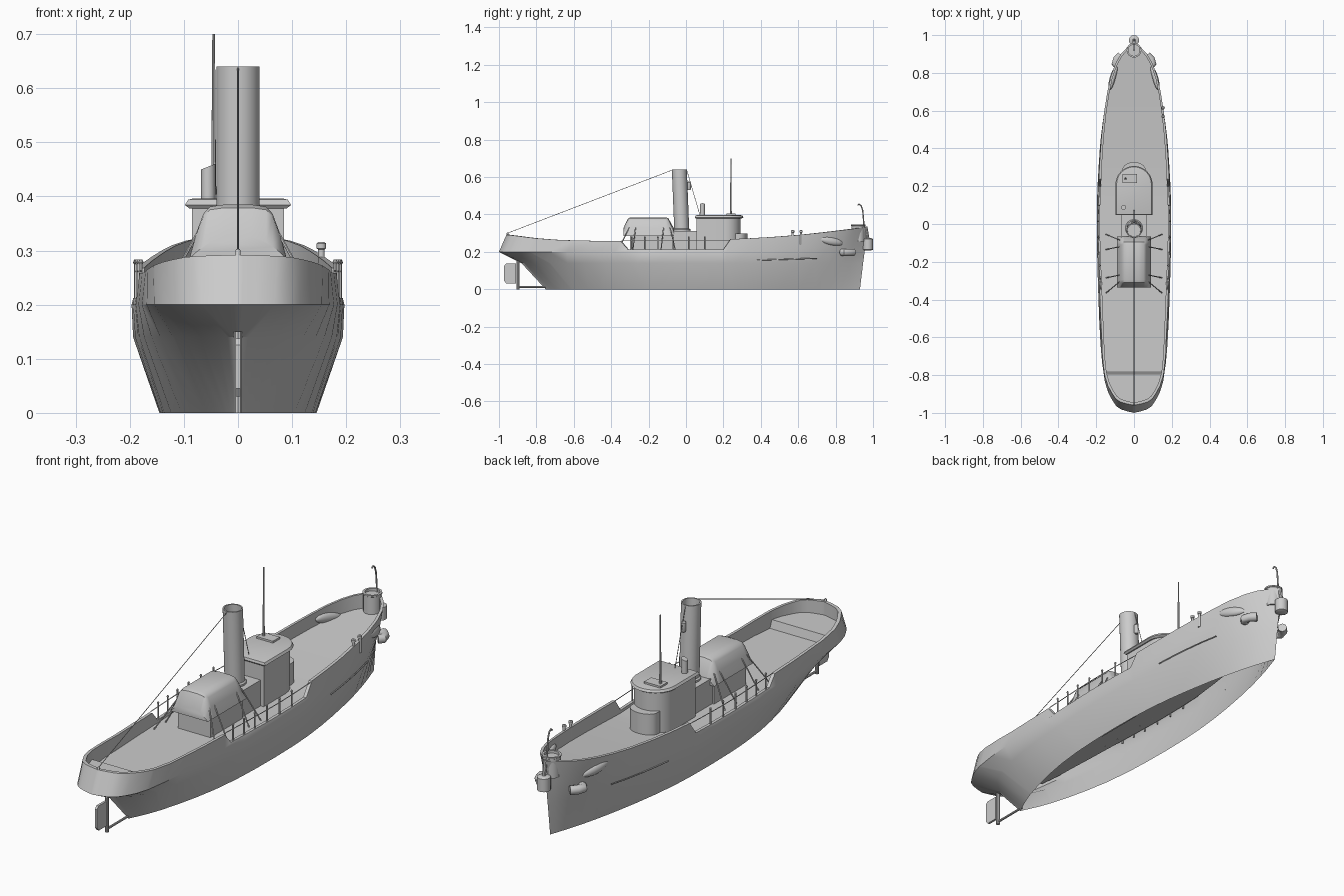
import bpy, bmesh, math
from mathutils import Vector

if "Cube" in bpy.data.objects:
    bpy.data.objects.remove(bpy.data.objects["Cube"])


def finish(name, bm, angle=35):
    bmesh.ops.remove_doubles(bm, verts=bm.verts, dist=0.0004)
    bmesh.ops.recalc_face_normals(bm, faces=bm.faces)
    me = bpy.data.meshes.new(name)
    bm.to_mesh(me)
    bm.free()
    ob = bpy.data.objects.new(name, me)
    bpy.context.collection.objects.link(ob)
    bpy.ops.object.select_all(action='DESELECT')
    ob.select_set(True)
    bpy.context.view_layer.objects.active = ob
    bpy.ops.object.shade_smooth_by_angle(angle=math.radians(angle))
    return ob


def loft(name, rings, angle=35, closed=True, caps=True):
    bm = bmesh.new()
    vs = [[bm.verts.new(p) for p in r] for r in rings]
    n = len(rings[0])
    for a, b in zip(vs, vs[1:]):
        for i in range(n if closed else n - 1):
            bm.faces.new((a[i], a[(i + 1) % n], b[(i + 1) % n], b[i]))
    if caps:
        bm.faces.new(vs[0])
        bm.faces.new(vs[-1])
    return finish(name, bm, angle)


def box(name, x, y, z):
    return loft(name, [[(x[0], y[0], h), (x[1], y[0], h), (x[1], y[1], h), (x[0], y[1], h)] for h in z])


def rod(name, pts, r, n=8):
    """Tube of n sides along a path."""
    pts = [Vector(p) for p in pts]
    rings = []
    for i, p in enumerate(pts):
        d = (pts[min(i + 1, len(pts) - 1)] - pts[max(i - 1, 0)]).normalized()
        u = d.cross(Vector((1, 0, 0)) if abs(d.x) < 0.9 else Vector((0, 1, 0))).normalized()
        w = d.cross(u)
        rings.append([p + r * (math.cos(k * math.tau / n) * u + math.sin(k * math.tau / n) * w) for k in range(n)])
    return loft(name, rings)


def turned(name, c, profile, n=24, lean=0.0, caps=True):
    """Revolve (radius, z) profile around a vertical, optionally leaning, axis."""
    z0 = profile[0][1]
    return loft(name, [[(c[0] + r * math.cos(k * math.tau / n), c[1] + lean * (z - z0) + r * math.sin(k * math.tau / n), z)
                        for k in range(n)] for r, z in profile], caps=caps)


def curve(keys, x):
    """Smooth interpolation through (x, value) keys."""
    x = min(max(x, keys[0][0]), keys[-1][0])
    i = next(k for k in range(len(keys) - 1) if x <= keys[k + 1][0] + 1e-9)
    sl = [(b[1] - a[1]) / (b[0] - a[0]) for a, b in zip(keys, keys[1:])]
    m0 = (sl[max(i - 1, 0)] + sl[i]) / 2
    m1 = (sl[i] + sl[min(i + 1, len(sl) - 1)]) / 2
    (xa, ya), (xb, yb) = keys[i], keys[i + 1]
    h = xb - xa
    t = (x - xa) / h
    return ((2 * t**3 - 3 * t**2 + 1) * ya + (t**3 - 2 * t**2 + t) * h * m0
            + (3 * t**2 - 2 * t**3) * yb + (t**3 - t**2) * h * m1)


# Hull: half-breadth curves at waterline, bilge, knuckle and rail
bottom = [(-.75, 0), (-.65, .045), (-.5, .09), (-.3, .128), (0, .145), (.3, .135), (.6, .09), (.8, .042), (.93, 0)]
bilge = [(-.88, 0), (-.8, .085), (-.7, .127), (-.5, .165), (-.2, .188), (0, .194), (.2, .19), (.5, .162), (.7, .118), (.85, .055), (.947, 0)]
knuckle = [(-1, 0), (-.985, .06), (-.94, .11), (-.85, .15), (-.7, .172), (-.4, .188), (0, .197), (.2, .193), (.5, .17), (.7, .135), (.85, .083), (.96, 0)]
rail = [(-.96, 0), (-.945, .065), (-.905, .11), (-.81, .153), (-.6, .171), (-.35, .182), (0, .194), (.2, .188), (.5, .169), (.7, .141), (.8, .117), (.9, .07), (.97, 0)]
sheer = [(-.96, .292), (-.75, .268), (-.35, .258), (.24, .268), (.6, .29), (.97, .332)]
stations = [-.96, -.958, -.952, -.942, -.925, -.895, -.855, -.805, -.795, -.7, -.6, -.48, -.35, -.31, -.2, -.05,
            .1, .2, .24, .35, .47, .6, .7, .78, .85, .9, .94, .97]


def rail_z(y):
    return .212 if -.32 < y < .21 else curve(sheer, y)


def deck_z(y):
    return .235 if y < -.8 else .2 + .068 * max(0, (y - .2) / .75) ** 1.2


def span(keys, t):
    y = keys[0][0] + t * (keys[-1][0] - keys[0][0])
    return max(0, curve(keys, y)), y


bm = bmesh.new()
for s in (1, -1):
    rows = []
    for y in stations:
        t = (y + .96) / 1.93
        xb, yb = span(bottom, t)
        xm, ym = span(bilge, t)
        xk, yk = span(knuckle, t)
        xr = max(0, curve(rail, y))
        xi, yi = xr * .93, y * .985
        lift = .04 * max(0, yk) ** 2
        rows.append([bm.verts.new((s * a, b, c)) for a, b, c in (
            (xb, yb, 0), (xm, ym, .14), (xk, yk, .2 + lift), (xr, y, rail_z(y)),
            (xi, yi, rail_z(y)), (xi, yi, deck_z(y)), (0, yi, deck_z(y)))])
    for a, b in zip(rows, rows[1:]):
        for i in range(6):
            bm.faces.new((a[i], b[i], b[i + 1], a[i + 1]))
finish("hull_and_deck", bm, 32)

# Rudder gear
loft("rudder", [[(x, -.908, .03), (x, -.908, .137), (x, -.962, .137), (x, -.972, .125), (x, -.972, .045), (x, -.96, .03)] for x in (-.005, .005)])
rod("rudder_post", [(0, -.897, 0), (0, -.897, .15)], .008, 10)
rod("rudder_heel", [(0, -.9, .012), (0, -.74, .012)], .005)

# Engine house with flared canopy
box("engine_house", (-.078, .078), (-.3, -.08), (.195, .295))
box("funnel_casing", (-.07, .07), (-.085, .06), (.195, .312))
prof = [(-.09, .285), (-.078, .33), (-.064, .368), (-.052, .381), (-.025, .385)]
prof += [(-x, z) for x, z in reversed(prof)]
rings = []
for y, k, flare in ((-.335, .0, .03), (-.31, .94, 0), (-.295, 1, 0), (-.11, 1, 0), (-.095, .96, 0), (-.065, .0, .03)):
    rings.append([(x, y, .285 + (z - .285) * k if k else .285 + .045 * (1 - (x / .09) ** 2)) for x, z in prof])
loft("canopy", rings, 40)

# Funnel, whistle and vent
turned("funnel", (0, -.022), [(.04, .3), (.04, .64), (.034, .64), (.034, .56)], 32, -.04)
turned("funnel_base_ring", (0, -.022), [(.046, .308), (.046, .32), (.04, .325)], 32)
turned("whistle", (0, .016), [(.007, .53), (.01, .535), (.01, .57), (.006, .575)], 12)
vent = turned("vent", (-.055, .088), [(.013, .37), (.013, .455)], 14)
for v in vent.data.vertices:
    if v.co.z > .4:
        v.co.z += .4 * (v.co.x + .055)


# Wheelhouse with rounded forward end
def d_shape(w, y0, yc, yf, z, n=16):
    arc = [(w * math.cos(math.pi * k / n), yc + (yf - yc) * math.sin(math.pi * k / n), z) for k in range(n + 1)]
    return arc + [(-w, y0, z), (w, y0, z)]


loft("wheelhouse", [d_shape(.085, .055, .21, .292, z) for z in (.195, .382)])
loft("wheelhouse_roof", [d_shape(.09, .052, .21, .297, .378), d_shape(.098, .047, .21, .307, .384),
                         d_shape(.092, .05, .21, .302, .394), d_shape(.083, .056, .21, .292, .396)])
loft("forward_locker", [d_shape(.062, .26, .285, .328, z) for z in (.2, .298)])
box("roof_hatch", (-.062, .016), (.216, .264), (.39, .404))
turned("mast", (-.045, .24), [(.006, .39), (.006, .41), (.0045, .42), (.0025, .7)], 8)

# Canopy stays, side rails and posts
for s, side in ((1, "right"), (-1, "left")):
    for i, (ya, yb) in enumerate(((-.085, -.055), (-.12, -.135), (-.27, -.285), (-.305, -.365))):
        rod(f"canopy_stay_{side}_{i}", [(s * .076, ya, .33), (s * .148, yb, .2)], .0028, 6)
    line = []
    for i, y in enumerate((-.29, -.22, -.15, -.07, .015, .1)):
        x = s * (curve(rail, y) - .005)
        rod(f"rail_post_{side}_{i}", [(x, y, .195), (x, y, .28)], .0035, 6)
        turned(f"rail_post_cap_{side}_{i}", (x, y), [(.003, .274), (.005, .278), (.003, .283)], 8)
    ys = (-.345, -.29, -.22, -.15, -.07, .015, .1, .235)
    rod(f"side_rail_{side}", [(s * (curve(rail, y) - .005), y, .262) for y in ys], .0018, 6)

    # Bow hawse swelling and side fender
    bm = bmesh.new()
    bmesh.ops.create_uvsphere(bm, u_segments=16, v_segments=8, radius=1)
    for v in bm.verts:
        x, y, z = v.co
        y2 = .775 + .065 * y
        v.co = (s * (curve(rail, y2) - .012 + .016 * x), y2, .258 + .022 * z - .012 * y)
    finish(f"hawse_{side}", bm)
    rod(f"bow_side_fender_{side}", [(s * .086, .835, .197), (s * .1, .848, .197), (s * .092, .873, .197), (s * .07, .895, .197)], .019, 12)
    rod(f"rubbing_strip_{side}", [(s * (curve(knuckle, y) - .002), y, .155 + .03 * (y - .35)) for y in (.38, .46, .54, .62, .7)], .003, 6)

# Bow fittings
turned("bow_drum", (0, .92), [(.036, .255), (.036, .338), (.039, .34), (.039, .346), (.03, .346), (.03, .335)])
turned("stem_fender", (0, .973), [(.018, .208), (.027, .212), (.027, .268), (.018, .273)], 20)
rod("stem_fender_hanger", [(0, .973, .27), (0, .962, .335)], .008)
rod("bow_staff", [(0, .95, .28), (0, .95, .36), (0, .945, .42), (0, .937, .446), (0, .925, .456), (0, .917, .448)], .0035)
for i, y in enumerate((.57, .615)):
    turned(f"bollard_{i}", (.154, y), [(.006, .24), (.006, .302), (.009, .304), (.009, .313), (.005, .316)], 12)

# Stern bitt and rigging wires
turned("stern_bitt", (0, -.955), [(.005, .235), (.005, .3), (.003, .303)], 10)
rod("stern_wire", [(0, -.955, .3), (0, -.075, .637)], .0015, 5)
rod("forward_wire", [(0, .005, .635), (0, .075, .395)], .0015, 5)
